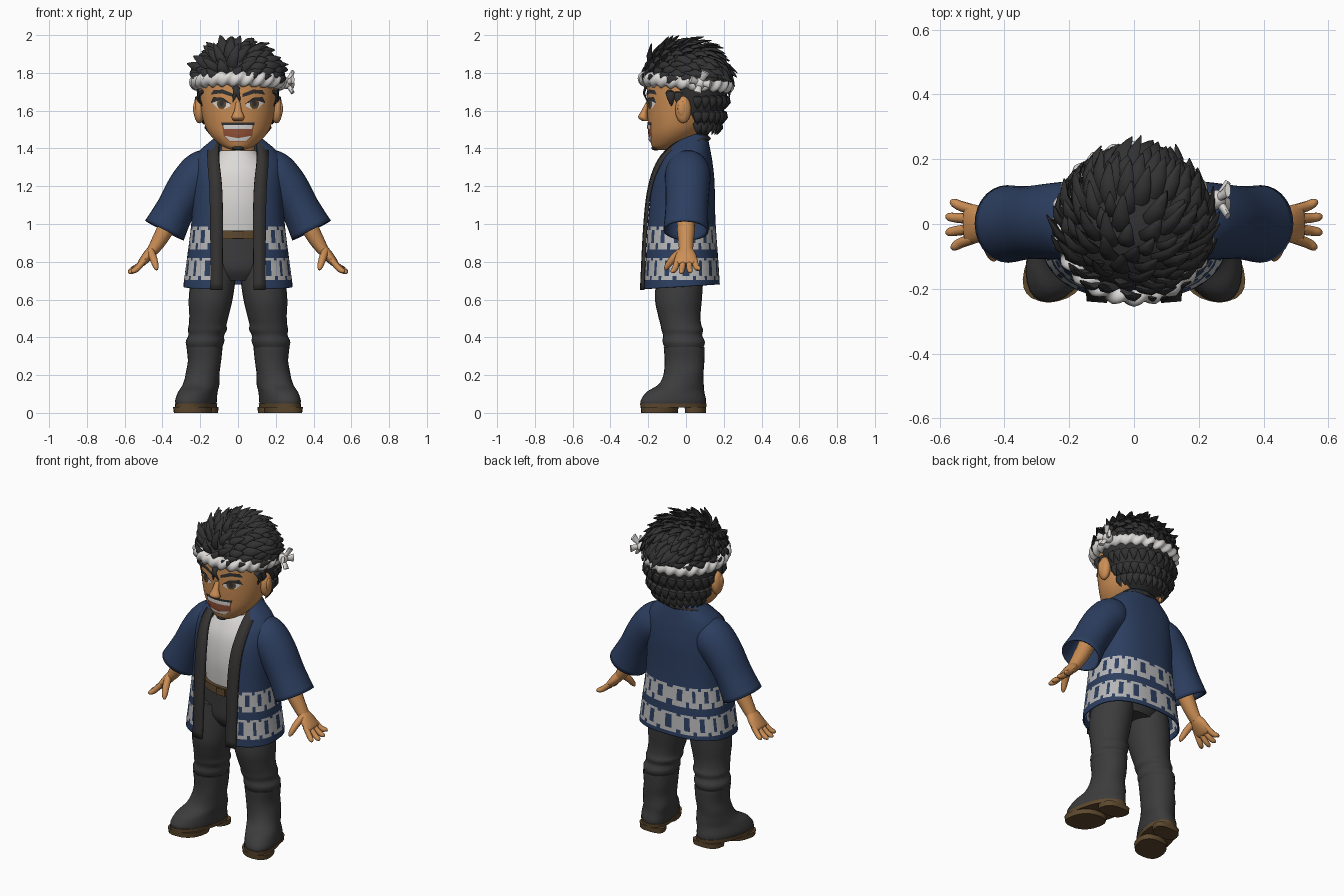
import bpy, bmesh, math, random
from mathutils import Vector

if "Cube" in bpy.data.objects:
    bpy.data.objects.remove(bpy.data.objects["Cube"])

random.seed(4)
PI = math.pi


def mat(name, r, g, b):
    m = bpy.data.materials.new(name)
    m.diffuse_color = (r, g, b, 1)
    m.use_nodes = True
    m.node_tree.nodes["Principled BSDF"].inputs["Base Color"].default_value = m.diffuse_color
    return m


SKIN = mat("skin", 0.60, 0.27, 0.09)
NAVY = mat("navy cloth", 0.025, 0.048, 0.115)
WHITE = mat("white cloth", 0.72, 0.70, 0.68)
PALE = mat("pale print", 0.47, 0.47, 0.48)
HAIR = mat("black hair", 0.032, 0.032, 0.033)
GREY = mat("charcoal cloth", 0.046, 0.045, 0.045)
TRIM = mat("collar black", 0.036, 0.034, 0.033)
BROWN = mat("brown leather", 0.11, 0.065, 0.027)
MOUTH = mat("mouth red", 0.30, 0.085, 0.04)


def finish(bm, name, *mats, closed=True):
    if closed:
        bmesh.ops.recalc_face_normals(bm, faces=bm.faces)
    me = bpy.data.meshes.new(name)
    bm.to_mesh(me)
    bm.free()
    ob = bpy.data.objects.new(name, me)
    bpy.context.collection.objects.link(ob)
    for m in mats:
        me.materials.append(m)
    bpy.ops.object.select_all(action='DESELECT')
    ob.select_set(True)
    bpy.context.view_layer.objects.active = ob
    bpy.ops.object.shade_smooth_by_angle(angle=math.radians(45))
    return ob


def resample(keys, k=4):
    """Smooth curve through tuples of any length."""
    out = []
    for i in range(len(keys) - 1):
        p = [keys[max(0, min(len(keys) - 1, i + j))] for j in (-1, 0, 1, 2)]
        for s in range(k):
            t = s / k
            out.append(tuple(0.5 * (2 * b + (c - a) * t + (2 * a - 5 * b + 4 * c - d) * t * t
                                    + (3 * b - a - 3 * c + d) * t ** 3) for a, b, c, d in zip(*p)))
    return out + [tuple(keys[-1])]


def sweep(bm, rings, segs=24, n=2.0, cap=True, ref=(0, 1, 0), level=False):
    """Skin elliptical rings (x, y, z, ru, rv) along their path."""
    ref, rows = Vector(ref), []
    for i, r in enumerate(rings):
        a, b = rings[max(i - 1, 0)], rings[min(i + 1, len(rings) - 1)]
        t = Vector((0, 0, 1)) if level else (Vector(b[:3]) - Vector(a[:3])).normalized()
        u = ref.cross(t).normalized()
        v = t.cross(u)
        row = []
        for j in range(segs):
            c, s = math.cos(2 * PI * j / segs), math.sin(2 * PI * j / segs)
            c, s = (math.copysign(abs(q) ** (2 / n), q) for q in (c, s))
            row.append(bm.verts.new(Vector(r[:3]) + u * c * r[3] + v * s * r[4]))
        rows.append(row)
    for a, b in zip(rows, rows[1:]):
        for j in range(segs):
            bm.faces.new((a[j], a[(j + 1) % segs], b[(j + 1) % segs], b[j]))
    if cap:
        bm.faces.new(rows[0])
        bm.faces.new(rows[-1])


def tube(name, keys, m, k=4, **kw):
    bm = bmesh.new()
    sweep(bm, resample(keys, k) if k else keys, **kw)
    return finish(bm, name, m, closed=True)


def ball(name, c, r, m):
    bm = bmesh.new()
    bmesh.ops.create_uvsphere(bm, u_segments=20, v_segments=12, radius=1)
    for v in bm.verts:
        v.co = Vector([c[i] + v.co[i] * r[i] for i in range(3)])
    return finish(bm, name, m)


def solidify(ob, t, off=0.0):
    md = ob.modifiers.new("thickness", 'SOLIDIFY')
    md.thickness, md.offset = t, off


# Head, neck and ears
HEAD = resample([(0, -.125, 1.393, .035, .03), (0, -.11, 1.405, .07, .066), (0, -.085, 1.43, .108, .102),
                 (0, -.06, 1.47, .147, .136), (0, -.04, 1.52, .175, .16), (0, -.025, 1.60, .195, .18),
                 (0, -.012, 1.70, .205, .195), (0, -.005, 1.80, .2, .19), (0, 0, 1.88, .13, .12)], 6)
tube("head", HEAD, SKIN, k=0, segs=56, level=True)
tube("neck", [(0, .015, 1.3, .11, .09), (0, .01, 1.38, .09, .08), (0, 0, 1.52, .085, .085)], SKIN, level=True)
for s, side in ((1, "left"), (-1, "right")):
    ball(side + "_ear", (s * .205, -.015, 1.605), (.03, .042, .072), SKIN)
    ball(side + "_inner_ear", (s * .226, -.022, 1.61), (.012, .022, .04), SKIN)
tube("nose", [(0, -.2, 1.645, .012, .012), (0, -.22, 1.60, .02, .016), (0, -.228, 1.565, .034, .026),
              (0, -.215, 1.545, .022, .015)], SKIN, level=True)


def head_y(x, z):
    for a, b in zip(HEAD, HEAD[1:]):
        if a[2] <= z <= b[2]:
            t = (z - a[2]) / (b[2] - a[2])
            cy, rx, ry = (a[i] + (b[i] - a[i]) * t for i in (1, 3, 4))
            return cy - ry * math.sqrt(max(0, 1 - (x / rx) ** 2))
    return -.1


def plate(name, outline, m, lift):
    """Thin patch following the face, given its x, z outline."""
    pts = []
    for i, (x, z) in enumerate(outline):
        x2, z2 = outline[(i + 1) % len(outline)]
        pts += [(x + (x2 - x) * t / 4, z + (z2 - z) * t / 4) for t in range(4)]
    cx, cz = (sum(p[i] for p in pts) / len(pts) for i in (0, 1))
    bm, rows = bmesh.new(), []
    for k in (.02, .35, .7, 1):
        row = []
        for x, z in pts:
            x, z = cx + (x - cx) * k, cz + (z - cz) * k
            row.append(bm.verts.new((x, head_y(x, z) - lift, z)))
        rows.append(row)
    area = sum(a[0] * b[1] - b[0] * a[1] for a, b in zip(pts, pts[1:] + pts[:1]))
    for a, b in zip(rows, rows[1:]):
        for j in range(len(pts)):
            q = (a[j], b[j], b[(j + 1) % len(pts)], a[(j + 1) % len(pts)])
            bm.faces.new(q if area > 0 else q[::-1])
    finish(bm, name, m, closed=False)


def oval(cx, cz, rx, rz):
    return [(cx + rx * math.cos(i * PI / 6), cz + rz * math.sin(i * PI / 6)) for i in range(12)]


# Painted face
for s, side in ((1, "left"), (-1, "right")):
    plate(side + "_eye", [(s * x, z) for x, z in ((.04, 1.625), (.07, 1.61), (.11, 1.613), (.135, 1.64),
                                                 (.12, 1.662), (.08, 1.66), (.05, 1.645))], WHITE, .003)
    plate(side + "_iris", oval(s * .087, 1.636, .025, .027), BROWN, .005)
    plate(side + "_pupil", oval(s * .087, 1.638, .012, .016), HAIR, .007)
    plate(side + "_lash", [(s * x, z) for x, z in ((.035, 1.635), (.08, 1.656), (.12, 1.658), (.145, 1.64),
                                                  (.13, 1.672), (.08, 1.668))], HAIR, .008)
    plate(side + "_eyebrow", [(s * x, z) for x, z in ((.025, 1.672), (.09, 1.693), (.145, 1.685), (.13, 1.708),
                                                     (.08, 1.712), (.025, 1.69))], HAIR, .004)
plate("mouth", [(-.085, 1.53), (-.075, 1.465), (-.045, 1.437), (.045, 1.437), (.075, 1.465), (.085, 1.53)], MOUTH, .003)
plate("mouth_line", [(-.09, 1.538), (-.085, 1.522), (.085, 1.522), (.09, 1.538)], HAIR, .004)
plate("upper_teeth", [(-.078, 1.525), (-.074, 1.503), (.074, 1.503), (.078, 1.525)], WHITE, .006)
plate("lower_teeth", [(-.07, 1.467), (-.045, 1.44), (.045, 1.44), (.07, 1.467), (.045, 1.455), (-.045, 1.455)], WHITE, .006)
ball("goatee", (0, -.158, 1.403), (.034, .026, .014), HAIR)

# Hair: cap, nape and swept spikes
bm = bmesh.new()
sweep(bm, resample([(0, .06, 1.475, .075, .05), (0, .055, 1.52, .14, .11), (0, .052, 1.58, .185, .142),
                    (0, .048, 1.66, .213, .165), (0, .02, 1.75, .222, .21)]), segs=36, level=True)
sweep(bm, [(0, 0, 1.74 + .205 * math.sin(a), .218 * math.cos(a), .212 * math.cos(a))
           for a in [i * PI / 20 for i in range(10)]], segs=36, level=True)


def spike(p, n, d, length, w, lift):
    end = p + d * length + n * lift
    mid = p + d * length * .5 + n * (lift * .35 + .02)
    sweep(bm, [(*(p - n * .02), w * .6, w * .4), (*(p + d * length * .2 + n * .012), w, w * .5),
               (*mid, w * .8, w * .4), (*(mid * .35 + end * .65), w * .4, w * .22), (*end, .002, .002)],
          segs=6, ref=n)


source = Vector((-.06, -.2, 1.85))
for i in range(125):
    h = .04 + .95 * (i + .5) / 125
    a = i * 2.39996
    q = Vector((math.cos(a) * math.sqrt(1 - h * h), math.sin(a) * math.sqrt(1 - h * h), h))
    p = Vector((.212 * q.x, .205 * q.y, 1.74 + .2 * q.z))
    d = p - source
    d.z = .04
    d = (d - q * d.dot(q)).normalized()
    low = q.z < .3
    spike(p, q, d, random.uniform(.07, .1 if low else .14), random.uniform(.022, .034),
          random.uniform(.02, .035) if low else random.uniform(.02, .05))
# Downward tufts under the band
for row, (z, rx, ry, cy) in enumerate(((1.68, .21, .165, .05), (1.60, .19, .148, .052), (1.545, .155, .12, .055))):
    for i in range(13):
        a = PI * (.02 + .96 * i / 12)
        q = Vector((math.cos(a), math.sin(a), 0))
        spike(Vector((rx * q.x, cy + ry * q.y, z)), q, Vector((-q.x * .3, -q.y * .3, -1)).normalized(), .075, .026, .012)
for s in (1, -1):
    for y, ln in ((-.045, .1), (-.085, .085)):
        spike(Vector((s * .19, y, 1.71)), Vector((s, 0, 0)), Vector((0, .1, -1)).normalized(), ln, .025, .0)
for x, dx in ((-.02, .35), (.0, -.3)):
    spike(Vector((x, -.203, 1.74)), Vector((0, -1, 0)), Vector((dx, 0, -1)).normalized(), .1, .016, .0)
for v in bm.verts:
    v.co.z = min(v.co.z, 2.0)
finish(bm, "hair", HAIR)

# Twisted headband with knot
bm, rows = bmesh.new(), []
for i in range(144):
    t = 2 * PI * i / 144
    c, s = math.cos(t), math.sin(t)
    row = []
    for j in range(14):
        ph = 2 * PI * j / 14
        r = .032 + .007 * math.cos(2 * ph - 24 * t)
        y = (.217 + r * math.cos(ph)) * s
        row.append(bm.verts.new(((.22 + r * math.cos(ph)) * c, y, 1.75 - .08 * y + r * 1.1 * math.sin(ph))))
    rows.append(row)
for i in range(144):
    a, b = rows[i], rows[(i + 1) % 144]
    for j in range(14):
        bm.faces.new((a[j], b[j], b[(j + 1) % 14], a[(j + 1) % 14]))
finish(bm, "headband", WHITE)
ball("headband_knot", (.255, .075, 1.745), (.03, .03, .03), WHITE)
bm = bmesh.new()
for dy, dz in ((.03, .06), (.055, -.005), (-.015, -.05), (-.05, .02)):
    sweep(bm, [(.25, .075, 1.745, .012, .012), (.275, .075 + dy * .5, 1.745 + dz * .5, .016, .012),
               (.29, .075 + dy, 1.745 + dz, .024, .01)], segs=10, ref=(1, 0, 0))
finish(bm, "knot_ends", WHITE)

# Coat body, open at the front, with a printed border
PROFILE = resample([(.66, .285, -.226, .175), (.8, .266, -.218, .166), (1.0, .242, -.208, .152), (1.2, .235, -.186, .147),
                    (1.3, .232, -.15, .137), (1.36, .205, -.115, .127), (1.41, .15, -.07, .117), (1.45, .1, -.03, .107)], 12)


def print_index(u, z):
    for lo, hi, shift in ((.705, .825, 0), (.87, .99, .5)):
        f = (u * 15 + shift) % 1
        edge = .022 if abs(f - .5) > .38 else 0
        if lo + edge < z < hi - edge:
            return 0 if abs(f - .5) < .17 and abs(z - (lo + hi) / 2) < .034 else 1
    return 0


bm, rows, COLS = bmesh.new(), [], 130
for z, a, yf, yb in PROFILE:
    n = 2.5
    a0 = math.asin(min(.97, .115 / a) ** (n / 2))
    row = []
    for j in range(COLS + 1):
        t = a0 + (2 * PI - 2 * a0) * j / COLS
        s, c = math.sin(t), -math.cos(t)
        x = a * math.copysign(abs(s) ** (2 / n), s)
        y = (yf + yb) / 2 + (yb - yf) / 2 * math.copysign(abs(c) ** (2 / n), c)
        row.append(bm.verts.new((x, y, z + (.025 * (y - .175) / .4 if z < .67 else 0) + .02)))
    rows.append(row)
for i in range(len(rows) - 1):
    for j in range(COLS):
        f = bm.faces.new((rows[i][j], rows[i][j + 1], rows[i + 1][j + 1], rows[i + 1][j]))
        f.material_index = print_index((j + .5) / COLS, f.calc_center_median().z)
solidify(finish(bm, "coat_body", NAVY, PALE, closed=False), .008)

# Collar band running around the neck and down both fronts
half = resample([(-.083, -.235, .65, -.145, -.23, .65), (-.08, -.217, 1.0, -.147, -.212, 1.0),
                 (-.085, -.192, 1.2, -.152, -.186, 1.2), (-.1, -.14, 1.34, -.16, -.128, 1.33),
                 (-.1, -.05, 1.43, -.152, -.03, 1.41), (-.078, .045, 1.478, -.115, .085, 1.44),
                 (0, .085, 1.49, 0, .127, 1.445)], 6)
bm = bmesh.new()
line = half + [(-a, b, c, -d, e, f) for a, b, c, d, e, f in half[-2::-1]]
pairs = [(bm.verts.new(p[:3]), bm.verts.new(p[3:])) for p in line]
for (a, b), (c, d) in zip(pairs, pairs[1:]):
    bm.faces.new((a, c, d, b))
solidify(finish(bm, "collar", TRIM), .018)

# Shirt, belt and hips
tube("shirt", [(0, -.005, .92, .19, .135), (0, -.01, 1.1, .2, .15), (0, -.008, 1.25, .195, .14),
               (0, -.002, 1.34, .14, .112), (0, .005, 1.39, .09, .088)], WHITE, level=True, segs=32)
tube("belt", [(0, -.01, .92, .2, .158), (0, -.01, .965, .2, .158)], BROWN, k=0, level=True, segs=40)
tube("buckle", [(0, -.165, .922, .03, .012), (0, -.165, .963, .03, .012)], BROWN, k=0, level=True, segs=16, n=6)
tube("hips", [(0, -.02, .70, .13, .095), (0, -.02, .76, .19, .13), (0, -.015, .85, .205, .14),
              (0, -.01, .93, .198, .148)], GREY, level=True, segs=32)

for s, side in ((1, "left"), (-1, "right")):
    def m(keys):
        return [(s * k[0],) + tuple(k[1:]) for k in keys]

    # Trouser leg with folds
    tube(side + "_trouser_leg", m([(.112, -.025, .83, .1, .125), (.13, -.033, .72, .118, .125), (.145, -.04, .6, .116, .124),
                                  (.153, -.036, .52, .105, .113), (.16, -.028, .47, .1, .108), (.162, -.02, .44, .103, .11),
                                  (.168, -.018, .41, .095, .104), (.175, -.012, .375, .102, .112),
                                  (.178, -.01, .34, .09, .1)]), GREY, level=True)
    # Boot and sole, splayed outwards at the toe
    boot = tube(side + "_boot", m([(.177, -.01, .35, .095, .108), (.177, -.009, .335, .094, .108), (.178, -.008, .27, .088, .105),
                                  (.19, -.014, .2, .09, .106), (.2, -.026, .15, .094, .12), (.211, -.055, .112, .096, .152),
                                  (.218, -.066, .07, .1, .172), (.218, -.067, .045, .098, .172)]), GREY, level=True, n=2.2, segs=28)
    sole = tube(side + "_sole", m([(.218, -.067, .05, .102, .176), (.218, -.067, .028, .1, .174)]), BROWN, k=0, level=True, segs=28, n=2.2)
    fore = tube(side + "_forefoot_tread", m([(.218, -.14, .03, .099, .1), (.218, -.14, 0, .095, .097)]), BROWN, k=0, level=True, n=2.4)
    heel = tube(side + "_heel_tread", m([(.215, .05, .03, .085, .057), (.215, .05, 0, .082, .055)]), BROWN, k=0, level=True, n=2.8)
    for ob in (boot, sole, fore, heel):
        for v in ob.data.vertices:
            w = max(0, min(1, (.22 - v.co.z) / .1))
            v.co.x -= s * w * (v.co.y + .05) * .24

    # Wide sleeve
    bm = bmesh.new()
    sweep(bm, resample(m([(.15, .01, 1.30, .1, .1), (.2, .01, 1.265, .11, .115), (.265, .008, 1.19, .105, .112),
                          (.33, .004, 1.08, .098, .108), (.39, 0, .965, .11, .115)])), segs=28, cap=False)
    solidify(finish(bm, side + "_sleeve", NAVY), .01)

    # Arm, palm, fingers and thumb
    tube(side + "_forearm", m([(.33, 0, 1.08, .05, .05), (.385, 0, .97, .045, .047), (.425, 0, .9, .038, .04),
                              (.455, 0, .855, .029, .037)]), SKIN, segs=16)
    tube(side + "_palm", m([(.445, 0, .87, .028, .034), (.475, 0, .835, .028, .055), (.51, 0, .795, .021, .062),
                           (.52, 0, .785, .012, .055)]), SKIN, segs=16)
    for i, (y0, y1, x1, z1) in enumerate(((-.045, -.07, .555, .742), (-.015, -.025, .57, .737),
                                          (.015, .022, .57, .742), (.044, .066, .557, .755))):
        tube(f"{side}_finger_{i + 1}", m([(.495, y0, .81, .016, .016), ((.51 + x1) / 2, (y0 + y1) / 2, (.79 + z1) / 2, .016, .016),
                                         (x1, y1, z1 + .008, .013, .013), (x1 + .006, y1, z1, .005, .005)]), SKIN, segs=10)
    tube(side + "_thumb", m([(.462, -.025, .855, .02, .022), (.447, -.07, .815, .02, .02), (.435, -.1, .775, .015, .015),
                            (.43, -.11, .757, .006, .006)]), SKIN, segs=10)
